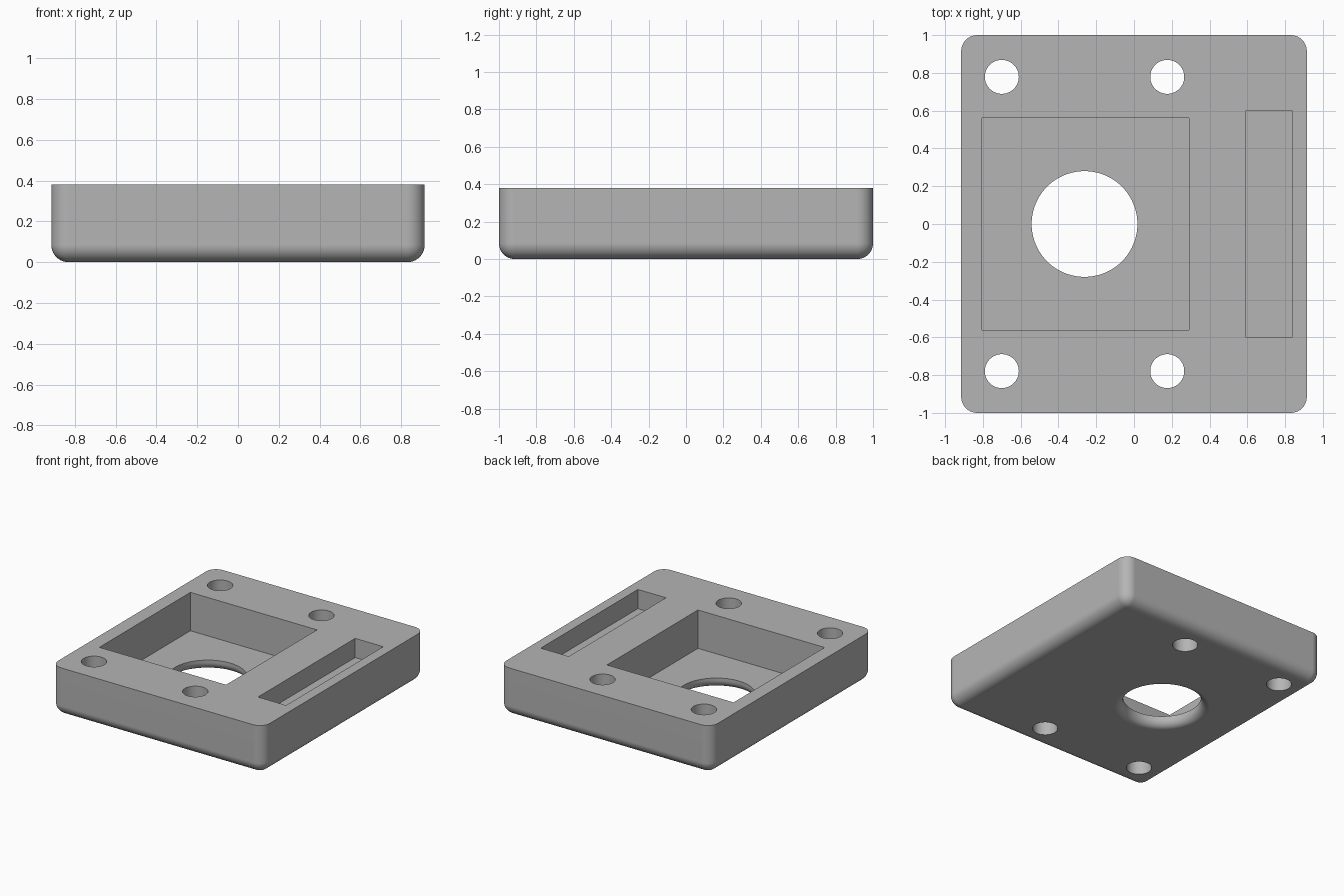
import bpy
import bmesh
from math import sin, cos, pi
from mathutils import Matrix

old = bpy.data.objects.get("Cube")
if old:
    bpy.data.objects.remove(old, do_unlink=True)

HEIGHT, FILLET = 0.38, 0.085
CENTRE_X = -0.262          # shared centre of the pocket, bore and screw holes

grey = bpy.data.materials.new("plain grey")
grey.use_nodes = True
grey.diffuse_color = (0.46, 0.46, 0.46, 1)
grey.node_tree.nodes["Principled BSDF"].inputs["Base Color"].default_value = grey.diffuse_color


def to_object(name, bm):
    bmesh.ops.recalc_face_normals(bm, faces=bm.faces)
    mesh = bpy.data.meshes.new(name)
    bm.to_mesh(mesh)
    bm.free()
    mesh.materials.append(grey)
    obj = bpy.data.objects.new(name, mesh)
    bpy.context.collection.objects.link(obj)
    return obj


def box(x0, x1, y0, y1, z0, z1):
    bm = bmesh.new()
    size = Matrix.Diagonal((x1 - x0, y1 - y0, z1 - z0, 1))
    place = Matrix.Translation(((x0 + x1) / 2, (y0 + y1) / 2, (z0 + z1) / 2))
    bmesh.ops.create_cube(bm, size=1, matrix=place @ size)
    return bm


def lathe(profile, x, y, sides):
    """Closed solid of revolution from (radius, z) points, bottom to top."""
    bm = bmesh.new()
    rings = [[bm.verts.new((x + r * cos(2 * pi * i / sides), y + r * sin(2 * pi * i / sides), z))
              for i in range(sides)] for r, z in profile]
    for low, high in zip(rings, rings[1:]):
        for i in range(sides):
            j = (i + 1) % sides
            bm.faces.new((low[i], low[j], high[j], high[i]))
    bm.faces.new(rings[0])
    bm.faces.new(rings[-1])
    return bm


# Block: all edges rounded except the top rim
bm = box(-0.915, 0.915, -1, 1, 0, HEIGHT)
round_edges = [e for e in bm.edges if min(v.co.z for v in e.verts) < 0.01]
bmesh.ops.bevel(bm, geom=round_edges, offset=FILLET, segments=10, profile=0.5, affect='EDGES')
block = to_object("mounting_block", bm)

# Square pocket and side slot
top = HEIGHT + 0.1
cutters = [to_object("pocket_cutter", box(-0.805, 0.29, -0.562, 0.562, 0.08, top)),
           to_object("slot_cutter", box(0.593, 0.836, -0.6, 0.6, 0.23, top))]

# Central bore, rounded outwards at the underside
bore, flare = 0.28, 0.06
profile = [(bore + flare, -0.1)]
for k in range(9):
    a = pi / 2 * k / 8
    profile.append((bore + flare * (1 - sin(a)), flare * (1 - cos(a))))
profile.append((bore, 0.2))
cutters.append(to_object("bore_cutter", lathe(profile, CENTRE_X, 0, 80)))

# Four screw holes
for sx in (-1, 1):
    for sy in (-1, 1):
        hole = lathe([(0.09, -0.1), (0.09, top)], CENTRE_X + sx * 0.438, sy * 0.779, 48)
        cutters.append(to_object("screw_hole_cutter", hole))

# Cut everything out, then drop the cutters
bpy.ops.object.select_all(action='DESELECT')
bpy.context.view_layer.objects.active = block
block.select_set(True)
for cutter in cutters:
    cutter.hide_render = True
    mod = block.modifiers.new(cutter.name, 'BOOLEAN')
    mod.operation, mod.solver, mod.object = 'DIFFERENCE', 'EXACT', cutter
    bpy.ops.object.modifier_apply(modifier=mod.name)
    bpy.data.objects.remove(cutter, do_unlink=True)

# Smooth fillets and holes, crisp rims, flat large faces
bpy.ops.object.shade_smooth_by_angle(angle=pi / 6)
weighted = block.modifiers.new("flat_faces", 'WEIGHTED_NORMAL')
weighted.keep_sharp = True
